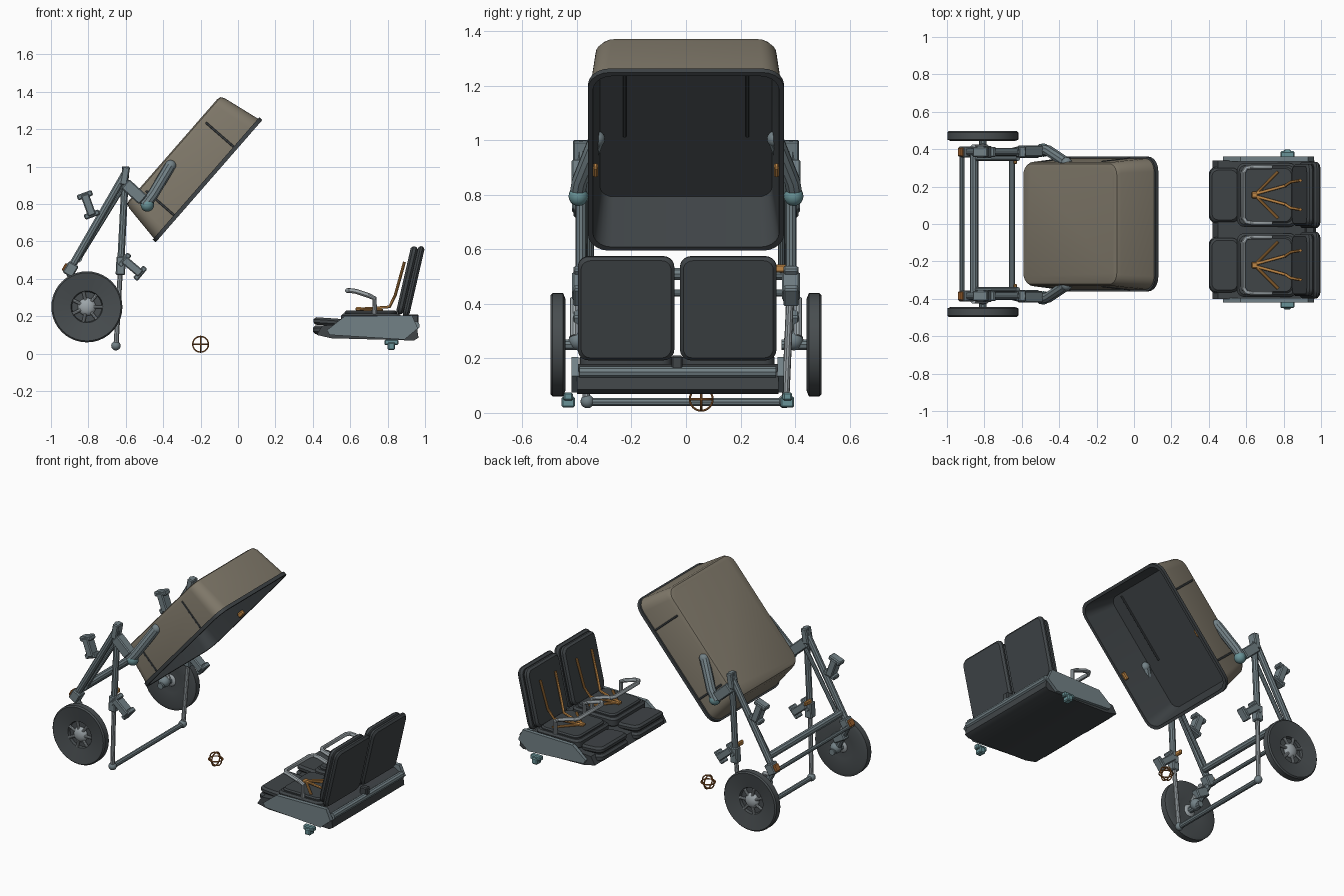
import bpy, bmesh, math
from mathutils import Matrix, Vector

cube = bpy.data.objects.get("Cube")
if cube:
    bpy.data.objects.remove(cube, do_unlink=True)


def material(name, r, g, b):
    m = bpy.data.materials.new(name)
    m.use_nodes = True
    m.diffuse_color = (r, g, b, 1)
    m.node_tree.nodes["Principled BSDF"].inputs["Base Color"].default_value = (r, g, b, 1)
    return m


BEIGE = material("warm taupe", .21, .185, .14)
DARK = material("charcoal fabric", .05, .058, .063)
RUBBER = material("tyre rubber", .065, .075, .08)
SLATE = material("slate metal", .17, .22, .24)
SILVER = material("pale metal", .34, .38, .40)
TEAL = material("teal clip", .14, .29, .31)
ORANGE = material("orange webbing", .52, .24, .06)
RUST = material("rust orange", .36, .13, .03)


def finish(name, mesh, mats, matrix=Matrix(), angle=35):
    for m in mats:
        mesh.materials.append(m)
    ob = bpy.data.objects.new(name, mesh)
    bpy.context.collection.objects.link(ob)
    ob.matrix_world = matrix
    bpy.ops.object.select_all(action='DESELECT')
    ob.select_set(True)
    bpy.context.view_layer.objects.active = ob
    bpy.ops.object.shade_smooth_by_angle(angle=math.radians(angle))
    return ob


def place(x, y, z, deg=0, axis='Y'):
    return Matrix.Translation((x, y, z)) @ Matrix.Rotation(math.radians(deg), 4, axis)


def loft(name, rings, mats, matrix, seg=5, rule=None):
    """Skin rounded rectangles given as (half length, half width, radius, height)."""
    bm = bmesh.new()
    loops = []
    for a, b, r, w in rings:
        loop = []
        for k, (sx, sy) in enumerate(((1, 1), (-1, 1), (-1, -1), (1, -1))):
            for i in range(seg + 1):
                t = (k + i / seg) * math.pi / 2
                loop.append(bm.verts.new((sx * (a - r) + r * math.cos(t),
                                          sy * (b - r) + r * math.sin(t), w)))
        loops.append(loop)
    n = len(loops[0])
    for j in range(len(loops) - 1):
        for i in range(n):
            f = bm.faces.new((loops[j][i], loops[j][(i + 1) % n],
                              loops[j + 1][(i + 1) % n], loops[j + 1][i]))
            f.material_index = rule(j) if rule else 0
    bm.faces.new(loops[0][::-1]).material_index = rule(0) if rule else 0
    bm.faces.new(loops[-1]).material_index = rule(len(loops)) if rule else 0
    bmesh.ops.remove_doubles(bm, verts=bm.verts, dist=1e-5)
    bmesh.ops.recalc_face_normals(bm, faces=bm.faces)
    mesh = bpy.data.meshes.new(name)
    bm.to_mesh(mesh)
    bm.free()
    return finish(name, mesh, mats, matrix)


def pad(name, a, b, t, mat, matrix, r=.04, e=.012):
    return loft(name, [(a - e, b - e, r - e / 2, 0), (a, b, r, e), (a, b, r, t - e),
                       (a - e, b - e, r - e / 2, t)], [mat], matrix)


def rod(name, pts, r, mat, cyclic=False):
    cu = bpy.data.curves.new(name, 'CURVE')
    cu.dimensions = '3D'
    cu.bevel_depth = r
    cu.bevel_resolution = 3
    cu.use_fill_caps = True
    sp = cu.splines.new('POLY')
    sp.points.add(len(pts) - 1)
    for p, co in zip(sp.points, pts):
        p.co = (*co, 1)
    sp.use_cyclic_u = cyclic
    tmp = bpy.data.objects.new(name + "_path", cu)
    bpy.context.collection.objects.link(tmp)
    bpy.context.view_layer.update()
    mesh = bpy.data.meshes.new_from_object(tmp.evaluated_get(bpy.context.evaluated_depsgraph_get()))
    bpy.data.objects.remove(tmp, do_unlink=True)
    mesh.materials.clear()
    return finish(name, mesh, [mat])


def box(name, size, mat, matrix, bevel=.006):
    bm = bmesh.new()
    bmesh.ops.create_cube(bm, size=1)
    bmesh.ops.scale(bm, vec=size, verts=bm.verts)
    bmesh.ops.bevel(bm, geom=bm.edges[:], offset=min(bevel, min(size) * .3), segments=1, affect='EDGES')
    mesh = bpy.data.meshes.new(name)
    bm.to_mesh(mesh)
    bm.free()
    return finish(name, mesh, [mat], matrix)


def ball(name, r, mat, loc, squash=1):
    bm = bmesh.new()
    bmesh.ops.create_uvsphere(bm, u_segments=16, v_segments=10, radius=r)
    bmesh.ops.scale(bm, vec=(1, squash, 1), verts=bm.verts)
    mesh = bpy.data.meshes.new(name)
    bm.to_mesh(mesh)
    bm.free()
    return finish(name, mesh, [mat], place(*loc))


def prism(name, pts, y0, y1, mat):
    bm = bmesh.new()
    f = bm.faces.new([bm.verts.new((x, y0, z)) for x, z in pts])
    ext = bmesh.ops.extrude_face_region(bm, geom=[f])
    bmesh.ops.translate(bm, vec=(0, y1 - y0, 0),
                        verts=[v for v in ext["geom"] if isinstance(v, bmesh.types.BMVert)])
    bmesh.ops.recalc_face_normals(bm, faces=bm.faces)
    mesh = bpy.data.meshes.new(name)
    bm.to_mesh(mesh)
    bm.free()
    return finish(name, mesh, [mat])


# Tilted tub: taupe shell, charcoal lip and lining
tub = place(-.155, 0, .922, -48.9)
loft("tub", [(.36, .30, .05, .255), (.38, .322, .06, .248), (.39, .332, .06, .225),
             (.424, .35, .07, .022), (.434, .36, .08, .022), (.434, .36, .08, 0),
             (.416, .342, .07, 0), (.376, .316, .05, .235)],
     [BEIGE, DARK], tub, rule=lambda j: 0 if j < 3 else 1)
for s, side in ((1, "left"), (-1, "right")):
    box("tub_floor_rib_" + side, (.44, .012, .012), DARK, tub @ place(.14, s * .225, .229))
    for i, u in enumerate((.225, -.26)):
        box(f"tub_side_band_{side}_{i}", (.012, .008, .2), DARK,
            tub @ place(u, s * .342, .12, s * 5, 'X'))
    box("tub_clip_" + side, (.05, .02, .03), ORANGE, tub @ place(-.06, s * .332, .02))

# Frame, wheels and hinges, the same on both sides
for s, side in ((1, "left"), (-1, "right")):
    y = s * .385
    rod("front_leg_upper_" + side, [(-.6, y, 1), (-.628, y, .46)], .02, SLATE)
    rod("front_leg_lower_" + side, [(-.626, y, .5), (-.652, s * .365, .04)], .014, SILVER)
    box("front_leg_collar_" + side, (.05, .05, .1), SLATE, place(-.627, y, .47, 3))
    ball("front_foot_" + side, .025, SLATE, (-.653, s * .362, .042))
    rod("rear_leg_" + side, [(-.605, y, .96), (-.91, y, .43)], .021, SLATE)
    rod("rear_leg_brace_" + side, [(-.62, s * .35, .88), (-.855, s * .35, .5)], .013, SLATE)
    box("apex_joint_" + side, (.04, .06, .1), SLATE, place(-.605, y, .95, 10))
    box("rear_leg_end_" + side, (.06, .06, .07), SLATE, place(-.895, y, .45, 30))
    box("rear_catch_" + side, (.025, .05, .045), RUST, place(-.922, y, .46, 30))
    box("leg_tag_" + side, (.02, .06, .03), ORANGE, place(-.635, s * .35, .53))

    # Loose C-shaped clamps beside the legs
    for label, m in (("upper", place(-.8, y, .795, -20)), ("lower", place(-.565, y, .465, -50))):
        box(f"{label}_clamp_{side}", (.045, .065, .12), SLATE, m)
        for k in (-1, 1):
            box(f"{label}_clamp_jaw_{side}_{k}", (.085, .055, .03), SLATE, m @ place(0, 0, k * .055))

    # Hinge and swing arm into the tub
    box("hinge_block_" + side, (.13, .06, .065), SLATE, place(-.555, s * .39, .865, 42))
    ball("hinge_knob_" + side, .036, TEAL, (-.485, s * .395, .795))
    rod("tub_arm_" + side, [(-.5, s * .4, .79), (-.455, s * .39, .85), (-.365, s * .33, 1)], .03, SLATE)
    ball("tub_arm_tip_" + side, .03, SLATE, (-.36, s * .327, 1.005))

    # Dished wheel with spoked hub
    loft("wheel_" + side, [(r, r, r, w) for r, w in
                           ((.045, .012), (.08, .012), (.17, 0), (.19, .008), (.19, .046),
                            (.182, .054), (.085, .038), (.08, .022), (.045, .022))],
         [RUBBER], place(-.808, s * .443, .25, -90 * s, 'X'), seg=10)
    ball("hub_" + side, .048, SILVER, (-.808, s * .47, .25), .55)
    for i in range(7):
        t = i * math.tau / 7
        d = Vector((math.cos(t), 0, math.sin(t)))
        c = Vector((-.808, s * .478, .25))
        rod(f"spoke_{side}_{i}", [c + d * .03, c + d * .083], .009, SILVER)

    # Axle and suspension
    rod("axle_" + side, [(-.808, s * .35, .25), (-.808, s * .46, .25)], .02, SLATE)
    ball("axle_knuckle_" + side, .036, SLATE, (-.808, s * .395, .265))
    rod("suspension_link_" + side, [(-.9, y, .43), (-.85, s * .395, .33), (-.808, s * .395, .25)], .02, SLATE)
    rod("spring_" + side, [(-.86, s * .41, .42), (-.79, s * .41, .28)], .016, SILVER)
    box("suspension_block_" + side, (.09, .05, .06), SLATE, place(-.84, s * .39, .35, 30))

for name, x, z, r in (("front_foot_bar", -.653, .04, .016), ("rear_crossbar", -.855, .51, .023),
                      ("lower_crossbar", -.92, .44, .013)):
    rod(name, [(x, -.37, z), (x, .37, z)], r, SLATE)

# Double seat base
prism("seat_base", [(.42, .1), (.5, .082), (.94, .07), (.965, .085), (.955, .15), (.9, .18), (.45, .15)],
      -.40, .34, DARK)
rod("seat_rear_tube", [(.95, -.39, .15), (.95, .33, .15)], .022, SLATE)
for side, y0, hook in (("left", .335, .372), ("right", -.42, -.432)):
    prism("side_plate_" + side, [(.475, .125), (.57, .2), (.93, .205), (.962, .135), (.89, .075), (.49, .1)],
          y0, y0 + .025, SLATE)
    box("seat_hook_" + side, (.075, .035, .03), TEAL, place(.82, hook, .06))
    box("seat_hook_tip_" + side, (.04, .05, .04), TEAL, place(.82, hook, .04))
box("seat_centre_bracket", (.05, .04, .06), DARK, place(.94, -.033, .18))

# Cushions, bumper bar and harness for each place
for side, c in (("left", .155), ("right", -.22)):
    pad("leg_rest_" + side, .085, .15, .045, DARK, place(.485, c, .105))
    pad("leg_rest_top_" + side, .08, .145, .04, DARK, place(.482, c, .15, 4))
    pad("seat_cushion_" + side, .16, .17, .06, DARK, place(.71, c, .155))
    pad("seat_liner_" + side, .14, .15, .025, DARK, place(.71, c, .205), e=.008)
    back = place(.956, c, .38, -77)
    pad("back_shell_" + side, .195, .177, .035, DARK, back)
    pad("back_cushion_" + side, .185, .165, .04, DARK, back @ place(0, 0, .033))
    bar = [(.73, .15, .2), (.73, .15, .295), (.7, .15, .31), (.63, .15, .333), (.6, .145, .337), (.585, .12, .337)]
    rod("bumper_bar_" + side, [(x, c + v, z) for x, v, z in bar] +
        [(x, c - v, z) for x, v, z in bar[::-1]], .013, SILVER)
    box("buckle_" + side, (.035, .035, .02), ORANGE, place(.645, c, .238))
    for k in (-1, 1):
        rod(f"shoulder_strap_{side}_{k}", [(.645, c + k * .005, .238), (.81, c + k * .05, .25),
                                           (.84, c + k * .07, .31), (.89, c + k * .078, .49)], .008, ORANGE)
        rod(f"lap_strap_{side}_{k}", [(.645, c, .238), (.77, c + k * .125, .232)], .008, ORANGE)

# Small marker of three crossed rings
for i, axis in enumerate("xyz"):
    pts = []
    for j in range(24):
        t = j * math.tau / 24
        p = [.042 * math.cos(t), .042 * math.sin(t)]
        p.insert(i, 0)
        pts.append(Vector(p) + Vector((-.2, .056, .05)))
    rod("marker_ring_" + axis, pts, .004, RUST, cyclic=True)
